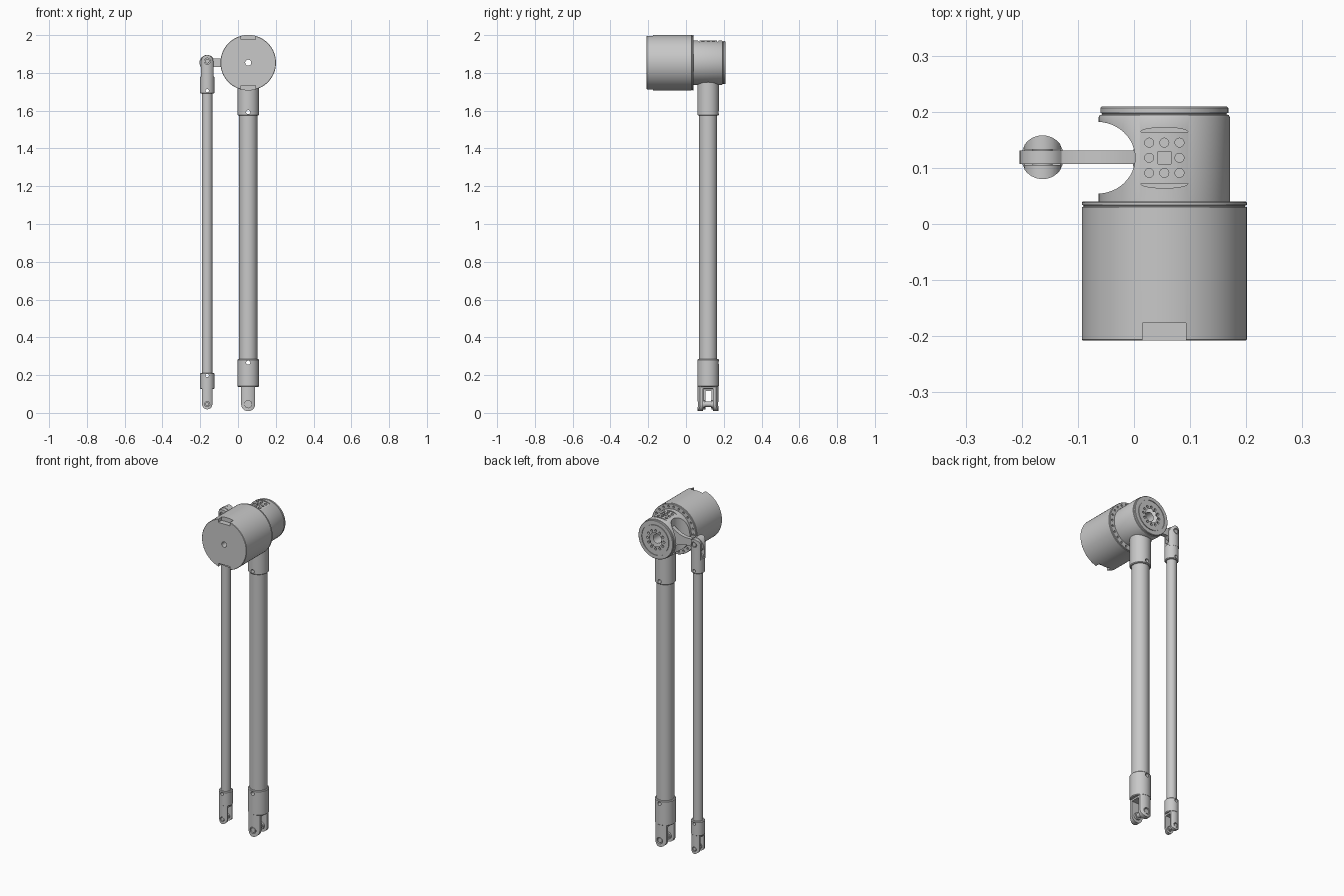
import bpy, bmesh
from math import pi, cos, sin, radians
from mathutils import Matrix, Vector

cube = bpy.data.objects.get("Cube")
if cube:
    bpy.data.objects.remove(cube)

grey = bpy.data.materials.new("machined grey")
grey.use_nodes = True
grey.diffuse_color = (0.58, 0.58, 0.58, 1)
grey.node_tree.nodes["Principled BSDF"].inputs["Base Color"].default_value = (0.58, 0.58, 0.58, 1)

AX, AZ = 0.054, 1.854          # motor axis
BIG_Y, ROD_X, ROD_Y = 0.117, -0.163, 0.119
TO_AXIS = {"X": Matrix.Rotation(pi / 2, 4, "Y"),
           "Y": Matrix.Rotation(-pi / 2, 4, "X"),
           "Z": Matrix.Identity(4)}


def finish(bm, name):
    bmesh.ops.recalc_face_normals(bm, faces=bm.faces)
    mesh = bpy.data.meshes.new(name)
    bm.to_mesh(mesh)
    bm.free()
    mesh.materials.append(grey)
    ob = bpy.data.objects.new(name, mesh)
    bpy.context.collection.objects.link(ob)
    return ob


def lathe(name, profile, axis, loc, segs=64):
    """Spin (radius, height) points around an axis."""
    bm = bmesh.new()
    vs = [bm.verts.new((r, 0, h)) for r, h in profile]
    edges = [bm.edges.new(pair) for pair in zip(vs, vs[1:])]
    bmesh.ops.spin(bm, geom=vs + edges, axis=(0, 0, 1), cent=(0, 0, 0),
                   angle=2 * pi, steps=segs)
    bmesh.ops.remove_doubles(bm, verts=bm.verts, dist=1e-5)
    bm.transform(Matrix.Translation(loc) @ TO_AXIS[axis])
    return finish(bm, name)


def prism(name, pts, lo, hi, axis="Y"):
    """Extrude an outline: (x, z) along y, or (x, y) along z."""
    bm = bmesh.new()
    place = (lambda a, b: (a, lo, b)) if axis == "Y" else (lambda a, b: (a, b, lo))
    face = bm.faces.new([bm.verts.new(place(*p)) for p in pts])
    out = bmesh.ops.extrude_face_region(bm, geom=[face])
    move = Vector((0, hi - lo, 0)) if axis == "Y" else Vector((0, 0, hi - lo))
    bmesh.ops.translate(bm, vec=move, verts=[v for v in out["geom"] if isinstance(v, bmesh.types.BMVert)])
    return finish(bm, name)


def pegs(name, centres, r, depth, axis, segs=20):
    """Several equal cylinders centred on the given points."""
    bm = bmesh.new()
    for c in centres:
        bmesh.ops.create_cone(bm, cap_ends=True, segments=segs, radius1=r, radius2=r,
                              depth=depth, matrix=Matrix.Translation(c) @ TO_AXIS[axis])
    return finish(bm, name)


def box(name, centre, size):
    bm = bmesh.new()
    bmesh.ops.create_cube(bm, size=1, matrix=Matrix.Translation(centre) @ Matrix.Diagonal((*size, 1)))
    return finish(bm, name)


def boolean(ob, tool, operation="DIFFERENCE"):
    mod = ob.modifiers.new("cut", "BOOLEAN")
    mod.operation, mod.solver, mod.object = operation, "EXACT", tool
    bpy.context.view_layer.objects.active = ob
    bpy.ops.object.modifier_apply(modifier=mod.name)
    bpy.data.objects.remove(tool)


def arc(cx, cy, rx, ry, start, end, n=24):
    return [(cx + rx * cos(radians(start + (end - start) * i / n)),
             cy + ry * sin(radians(start + (end - start) * i / n))) for i in range(n + 1)]


def ring(count, r, y):
    return [(AX + r * cos(2 * pi * i / count), y, AZ + r * sin(2 * pi * i / count))
            for i in range(count)]


# Motor drum with lip, end notches, shaft hole and rear bolt circle
drum = lathe("motor_drum", [(0, -0.208), (0.145, -0.208), (0.147, -0.206), (0.147, 0.03),
                            (0.144, 0.031), (0.144, 0.033), (0.147, 0.034), (0.147, 0.038),
                            (0.145, 0.04), (0, 0.04)], "Y", (AX, 0, AZ), 96)
for side in (-1, 1):
    boolean(drum, box("notch_cutter", (AX, -0.2, AZ + side * 0.14), (0.077, 0.048, 0.036)))
boolean(drum, pegs("shaft_cutter", [(AX, -0.1, AZ)], 0.016, 0.5, "Y"))
boolean(drum, pegs("bolt_cutter", ring(24, 0.131, 0.04), 0.006, 0.016, "Y", 12))

# Gear housing with rear flange
housing = lathe("gear_housing", [(0, 0.036), (0.117, 0.036), (0.117, 0.19), (0.115, 0.194),
                                 (0.111, 0.195), (0.111, 0.197), (0.114, 0.198), (0.114, 0.207),
                                 (0.112, 0.209), (0.092, 0.209), (0.092, 0.205), (0.086, 0.205),
                                 (0.086, 0.209), (0, 0.209)], "Y", (AX, 0, AZ), 96)
# Scooped opening for the crank arm
boolean(housing, prism("scoop_cutter", arc(-0.066, 0.118, 0.068, 0.064, 0, 360, 48)[:-1],
                       1.6, 2.1, "Z"))
# Stepped bore and its bolt circle
boolean(housing, pegs("bore_cutter", [(AX, 0.12, AZ)], 0.028, 0.4, "Y", 32))
boolean(housing, pegs("counterbore_cutter", [(AX, 0.21, AZ)], 0.04, 0.03, "Y", 32))
boolean(housing, pegs("bolt_cutter", ring(12, 0.054, 0.209), 0.007, 0.03, "Y", 12))
# Sockets, square key and crescent slots on top
grid = [(AX + 0.027 * i, 0.118 + 0.027 * j, AZ + 0.115)
        for i in (-1, 0, 1) for j in (-1, 0, 1) if i or j]
boolean(housing, pegs("socket_cutter", grid, 0.008, 0.036, "Z"))
boolean(housing, box("key_cutter", (AX, 0.118, AZ + 0.115), (0.023, 0.023, 0.02)))
for side in (-1, 1):
    crescent = arc(AX, 0.118 + side * 0.046, 0.042, side * 0.008, 0, 180)
    boolean(housing, prism("crescent_cutter", crescent, AZ + 0.098, AZ + 0.14, "Z"))

# Crank arm reaching to the thin rod
hub_end = 0.008
neck = arc(-0.02, 0.085, 0.1, 0.063, 180, 270, 10)       # concave flare
upper = [(x, AZ + z) for x, z in neck]
flare = [(-0.125, 0.022), (-0.085, 0.022), (-0.05, 0.03), (-0.02, 0.046), (hub_end, 0.065)]
outline = arc(ROD_X, AZ, 0.041, 0.041, 35, 325)
outline += [(x, AZ - z) for x, z in flare] + [(x, AZ + z) for x, z in reversed(flare)]
arm = prism("crank_arm", outline, 0.107, 0.131)


def clevis(name, x, y, pin_z, base_z, r, socket_r, gap, pin_r):
    """Forked rod end, rounded around its pin, trimmed to the socket's roundness."""
    up = base_z < pin_z
    tip = arc(x, pin_z, r, r, 0, 180) if up else arc(x, pin_z, r, r, 180, 360)
    root = base_z - 0.012 if up else base_z + 0.012
    pts = tip + ([(x - r, root), (x + r, root)] if up else [(x + r, root), (x - r, root)])
    fork = prism(name, pts, y - socket_r, y + socket_r)
    mid = (pin_z + base_z) / 2
    boolean(fork, pegs("trim_cutter", [(x, y, mid)], socket_r, 0.6, "Z", 48), "INTERSECT")
    # Open slot, stopping just short of the socket
    far = pin_z + (0.1 if up else -0.1)
    near = base_z + (0.01 if up else -0.01)
    boolean(fork, box("slot_cutter", (x, y, (far + near) / 2), (0.2, gap, abs(far - near))))
    boolean(fork, pegs("recess_cutter", [(x, y + s * socket_r, pin_z) for s in (-1, 1)],
                       pin_r * 1.35, 0.024, "Y", 24))
    # Pin with two inner collars
    pegs(name + "_pin", [(x, y, pin_z)], pin_r, socket_r * 1.84, "Y", 24)
    collar = gap * 0.22
    pegs(name + "_collars", [(x, y + s * (gap - collar) / 2, pin_z) for s in (-1, 1)],
         pin_r * 1.5, collar, "Y", 24)


def rod(name, x, y, r, socket_r, z0, z1, z2, z3, hole, hole_z):
    """Tube with a socket at each end and drilled cross pins."""
    c = 0.004
    parts = [lathe(name + "_tube", [(0, z0 + 0.01), (r, z0 + 0.01), (r, z3 - 0.01), (0, z3 - 0.01)],
                   "Z", (x, y, 0), 48)]
    for label, a, b in (("lower", z0, z1), ("upper", z2, z3)):
        parts.append(lathe(f"{name}_{label}_socket",
                           [(0, a), (socket_r - c, a), (socket_r, a + c), (socket_r, b - c),
                            (socket_r - c, b), (0, b)], "Z", (x, y, 0), 48))
    for part in parts:
        boolean(part, pegs("cross_cutter", [(x, y, z) for z in hole_z], hole, 0.3, "Y", 16))


# Thick fixed rod under the housing
rod("main_rod", AX, BIG_Y, 0.048, 0.057, 0.138, 0.285, 1.574, 1.752, 0.011, (0.266, 1.592))
clevis("main_lower_clevis", AX, BIG_Y, 0.046, 0.138, 0.037, 0.056, 0.054, 0.014)
# Fork points down, so its outline is built from the socket to the pin

# Thin push rod hanging from the crank arm
rod("push_rod", ROD_X, ROD_Y, 0.028, 0.038, 0.126, 0.212, 1.69, 1.782, 0.009, (0.198, 1.706))
clevis("push_lower_clevis", ROD_X, ROD_Y, 0.046, 0.126, 0.027, 0.037, 0.034, 0.01)
clevis("push_upper_clevis", ROD_X, ROD_Y, 1.862, 1.782, 0.032, 0.039, 0.028, 0.012)

# Smooth round walls, keep machined edges sharp
bpy.ops.object.select_all(action="DESELECT")
for ob in bpy.context.scene.objects:
    if ob.type == "MESH":
        ob.select_set(True)
        bpy.context.view_layer.objects.active = ob
bpy.ops.object.shade_smooth_by_angle(angle=radians(30))
